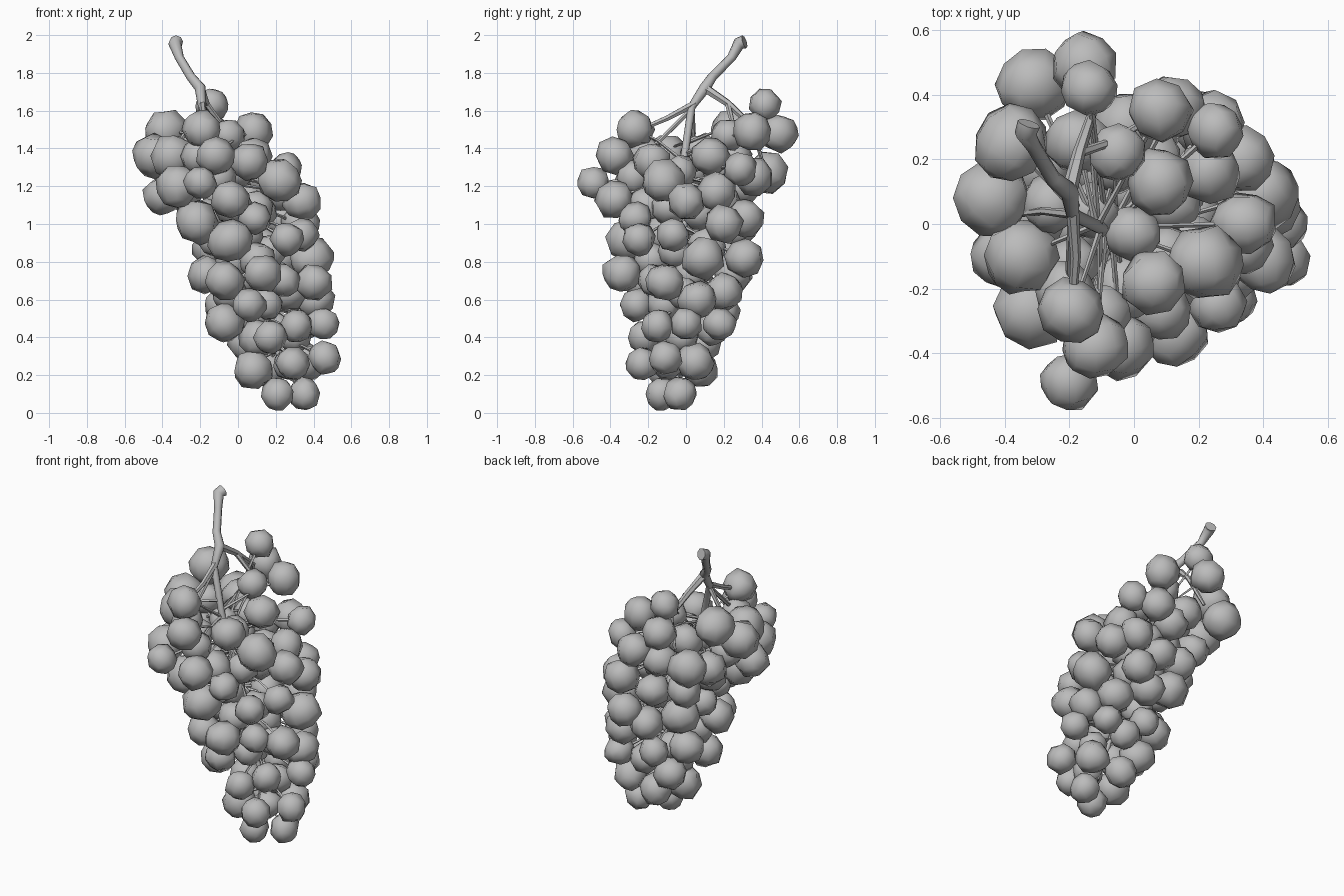
import bpy, bmesh, math, random
from mathutils import Vector, Euler

random.seed(11)
if "Cube" in bpy.data.objects:
    bpy.data.objects.remove(bpy.data.objects["Cube"])

grey = bpy.data.materials.new("plain grey")
grey.use_nodes = True
grey.diffuse_color = (.5, .5, .5, 1)
grey.node_tree.nodes["Principled BSDF"].inputs["Base Color"].default_value = (.5, .5, .5, 1)


def tubes(name, paths, sides=1):
    """Round tubes along paths of (point, radius), joined in one mesh."""
    curve = bpy.data.curves.new(name, "CURVE")
    curve.dimensions = "3D"
    curve.bevel_depth = 1
    curve.bevel_resolution = sides
    curve.use_fill_caps = True
    for path in paths:
        spline = curve.splines.new("POLY")
        spline.points.add(len(path) - 1)
        for node, (point, radius) in zip(spline.points, path):
            node.co = (*point, 1)
            node.radius = radius
    curve.materials.append(grey)
    obj = bpy.data.objects.new(name, curve)
    bpy.context.collection.objects.link(obj)
    finish(obj, convert=True)


def finish(obj, convert=False):
    bpy.ops.object.select_all(action="DESELECT")
    obj.select_set(True)
    bpy.context.view_layer.objects.active = obj
    if convert:
        bpy.ops.object.convert(target="MESH")
    bpy.ops.object.shade_smooth_by_angle(angle=math.radians(55))


def axis(z):
    """Leaning centre line of the bunch at a height."""
    return Vector((.31 - .31 * z, .04 * min(z, 1) - .05, z))


def berry(name, centre, radius):
    """Low-poly berry, slightly uneven and turned at random."""
    bm = bmesh.new()
    bmesh.ops.create_uvsphere(bm, u_segments=8, v_segments=5, radius=radius * 1.05)
    turn = Euler([random.uniform(0, math.tau) for _ in range(3)]).to_matrix()
    for v in bm.verts:
        v.co = turn @ (v.co * random.uniform(.92, 1.06)) + centre
    mesh = bpy.data.meshes.new(name)
    bm.to_mesh(mesh)
    bm.free()
    mesh.materials.append(grey)
    obj = bpy.data.objects.new(name, mesh)
    bpy.context.collection.objects.link(obj)
    finish(obj)


# Outer berries that set the outline, grouped by size
large = [
    (-.38, .25, 1.49), (.39, .09, .82), (.22, -.12, 1.23), (-.44, .08, 1.36),
    (-.32, -.27, 1.2), (-.22, -.22, 1.01), (-.04, -.31, .91), (-.1, .2, .83),
    (-.35, -.1, 1.36), (-.31, .43, 1.27)]
medium = [
    (-.15, .49, 1.48), (.08, .35, 1.49), (.23, .16, 1.17), (-.19, -.27, 1.5),
    (.34, 0, 1.12), (.06, -.18, 1.33), (-.04, -.38, 1.13), (-.12, -.38, 1.36),
    (-.4, -.1, 1.15), (.13, -.34, .74), (-.17, -.08, .73), (-.07, -.24, .7),
    (-.07, -.1, .48), (.4, -.11, .69), (.33, .2, 1), (.08, .13, 1.36),
    (.24, .31, 1.03), (.22, .31, .82), (.31, .2, .64), (.41, .06, .6),
    (-.03, .3, 1.2), (-.29, .18, 1.17), (.11, .25, .74), (.12, .36, 1.25),
    (.08, -.1, .23), (.36, .05, .27), (-.15, .23, 1.01), (.04, .28, .98),
    (-.07, .09, .57), (.05, .09, .37)]
small = [
    (-.14, .42, 1.63), (-.05, .22, 1.47), (.25, .29, 1.29), (-.2, -.49, 1.22),
    (.09, -.27, 1.03), (.26, -.25, .92), (.06, -.26, .57), (.17, -.22, .4),
    (.45, 0, .47), (.46, -.11, .29), (.29, -.23, .26), (.21, -.13, .1),
    (.35, -.03, .1), (.35, .18, .47), (.34, -.07, .94), (.09, .2, .54),
    (.31, -.15, .46), (.24, -.17, .7), (-.13, .04, 1.28), (0, -.03, 1.28)]
berries = [(Vector(c), size) for group, size in
           ((large, .114), (medium, .1), (small, .086)) for c in group]

# Filler berries packed in the remaining gaps, kept deeper on the front
for _ in range(6000):
    z = random.uniform(.22, 1.38)
    angle = random.uniform(0, math.tau)
    reach = random.uniform(.35, .75 if math.sin(angle) < .1 else .9)
    c = axis(z)
    c.x += math.cos(angle) * reach * (.15 + .11 * z)
    c.y += math.sin(angle) * reach * (.17 + .16 * z)
    size = random.uniform(.085, .1)
    if all((c - other).length > .8 * (size + r) for other, r in berries):
        berries.append((c, size))

for i, (c, size) in enumerate(berries):
    berry(f"berry_{i + 1}", c, size)

# Woody main stem with a flared cut end, running down inside the bunch
fork = Vector((-.2, .1, 1.72))
core = [(axis(z), .012 + .006 * z) for z in (1.35, 1, .6, .2)]
tubes("main_stem", [[
    ((-.325, .31, 1.965), .036), ((-.335, .28, 1.955), .034), ((-.31, .24, 1.88), .024),
    ((-.25, .14, 1.78), .025), (fork, .03), ((-.19, .03, 1.62), .021), *core]], 2)

# Side branches to the shoulders
tubes("side_branches", [
    [(fork, .025), ((-.17, .22, 1.64), .02), ((-.13, .34, 1.53), .015), ((-.2, .4, 1.35), .01)],
    [((-.19, .05, 1.64), .02), ((-.18, -.1, 1.56), .016), ((-.19, -.24, 1.5), .012)],
    [((-.17, .22, 1.64), .016), ((-.08, .25, 1.52), .013), ((.06, .33, 1.45), .01)],
    [((-.19, .03, 1.61), .015), ((-.2, -.14, 1.44), .012), ((-.16, -.32, 1.3), .01)],
    [((-.19, .03, 1.61), .015), ((-.28, .04, 1.48), .012), ((-.36, .03, 1.36), .01)]])

# Thin stalks from the main stem to each berry
stalks = []
for c, size in berries:
    root = axis(min(c.z + .1, random.uniform(1.15, 1.45)))
    bend = root.lerp(c, .55) + Vector((0, 0, .02))
    stalks.append([(root, .01), (bend, .007), (c, .011)])
tubes("berry_stalks", stalks, 0)
